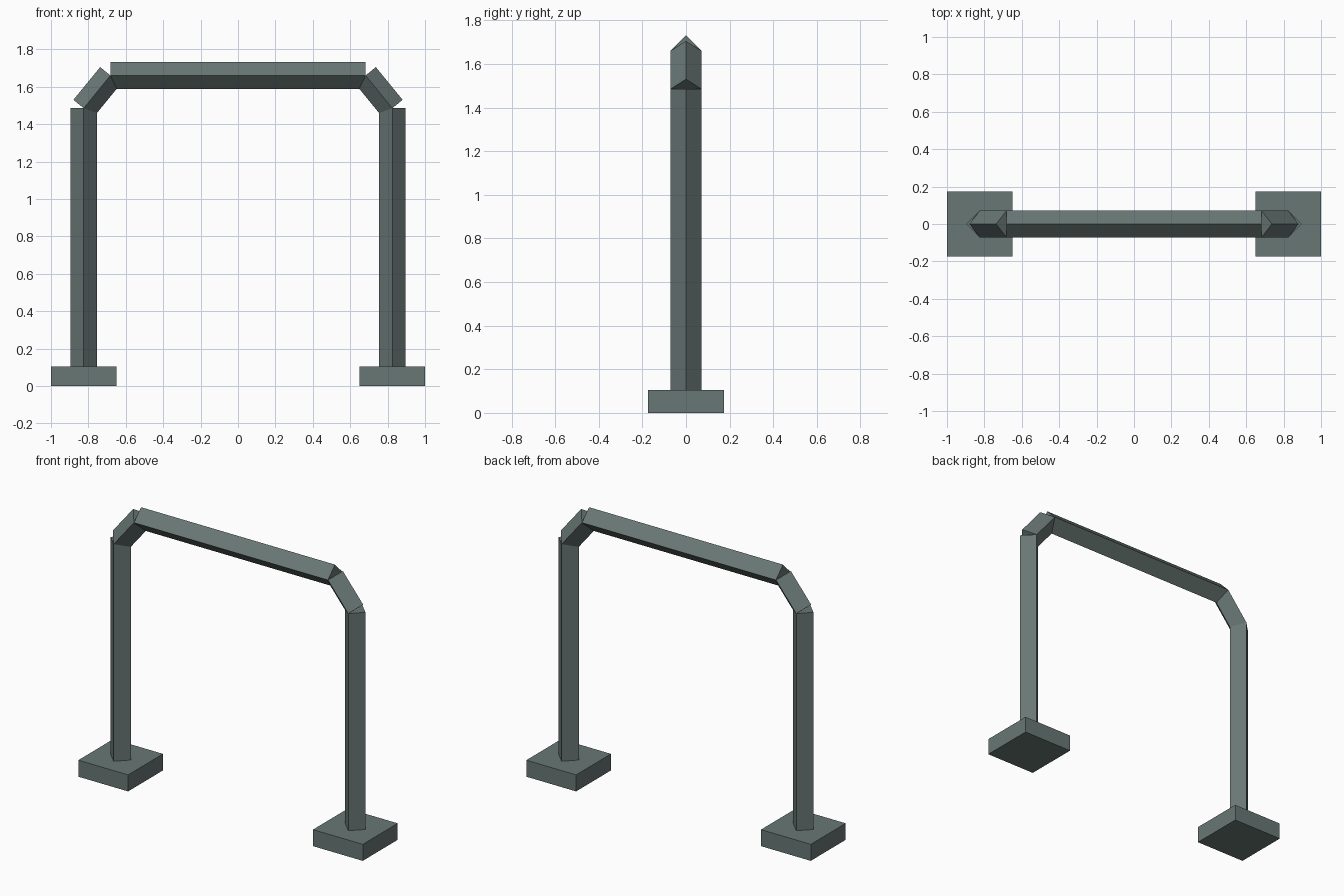
import bpy
from math import atan2
from mathutils import Vector

if "Cube" in bpy.data.objects:
    bpy.data.objects.remove(bpy.data.objects["Cube"])

RADIUS = 0.071

# Dark grey-green paint
paint = bpy.data.materials.new("dark_paint")
paint.diffuse_color = (0.14, 0.185, 0.175, 1)
paint.use_nodes = True
paint.node_tree.nodes["Principled BSDF"].inputs["Base Color"].default_value = paint.diffuse_color


def finish(name):
    ob = bpy.context.object
    ob.name = name
    ob.data.materials.append(paint)
    return ob


def bar(name, start, end):
    """Four-sided bar with its edges up/down and front/back, in the xz plane."""
    a, b = Vector((start[0], 0, start[1])), Vector((end[0], 0, end[1]))
    d = b - a
    bpy.ops.mesh.primitive_cylinder_add(
        vertices=4, radius=RADIUS, depth=d.length,
        location=(a + b) / 2, rotation=(0, atan2(d.x, d.z), 0))
    finish(name)


def block(name, centre, size):
    bpy.ops.mesh.primitive_cube_add(size=1, location=centre)
    finish(name).scale = size


for side, s in (("left", -1), ("right", 1)):
    # Square foot
    block(f"{side}_foot", (s * 0.825, 0, 0.0525), (0.35, 0.35, 0.105))
    # Upright post
    bar(f"{side}_post", (s * 0.825, 0.105), (s * 0.825, 1.485))
    # Slanted corner piece
    bar(f"{side}_corner_brace", (s * 0.825, 1.485), (s * 0.682, 1.66))

# Top rail
bar("top_rail", (-0.682, 1.66), (0.682, 1.66))
